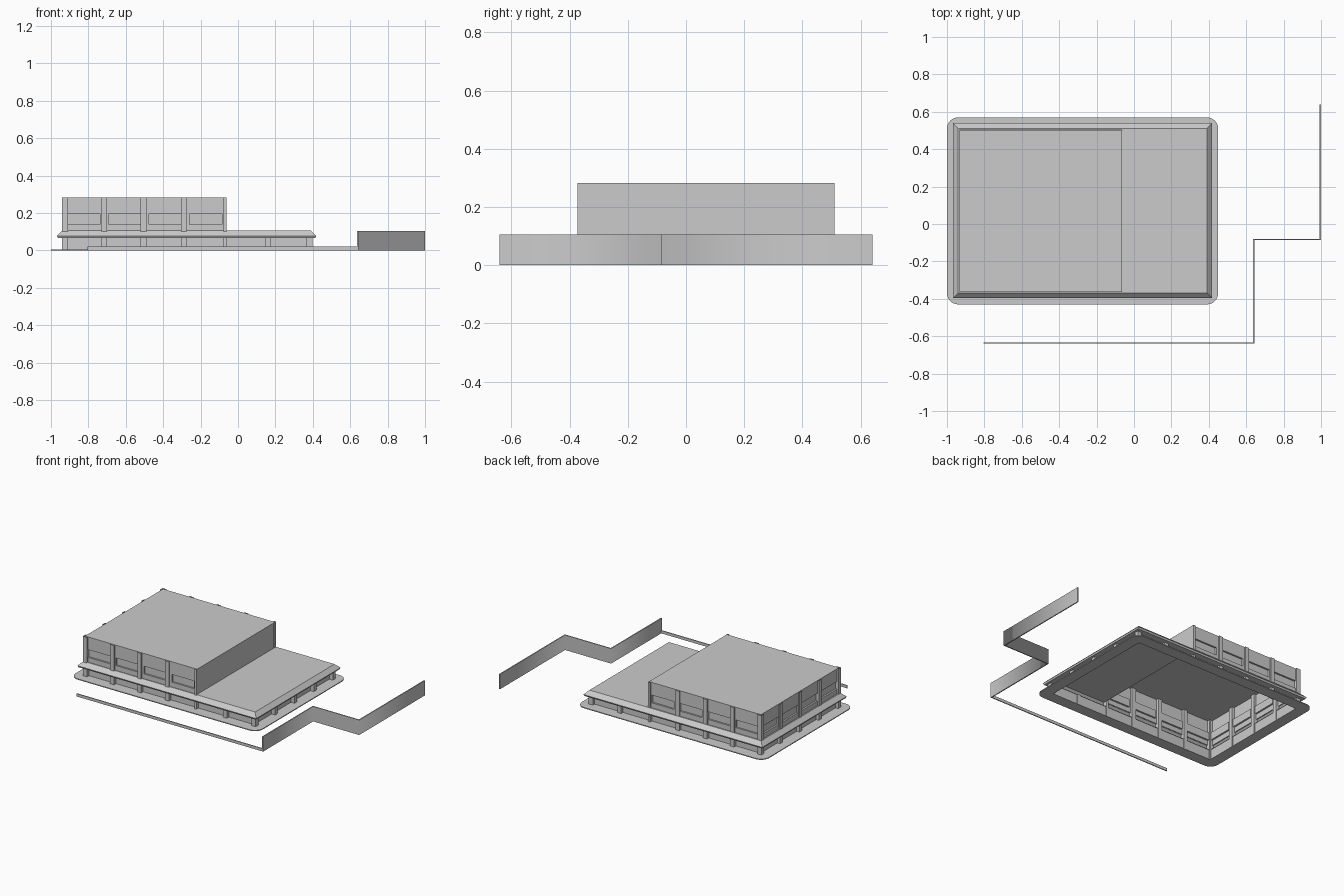
import bpy, bmesh, math
from mathutils import Vector

if "Cube" in bpy.data.objects:
    bpy.data.objects.remove(bpy.data.objects["Cube"])

grey = bpy.data.materials.new("plain_grey")
grey.diffuse_color = (0.6, 0.6, 0.6, 1)
grey.use_nodes = True
grey.node_tree.nodes["Principled BSDF"].inputs["Base Color"].default_value = grey.diffuse_color


def finish(name, bm, smooth=False):
    for f in bm.faces:
        f.smooth = smooth
    me = bpy.data.meshes.new(name)
    bm.to_mesh(me)
    bm.free()
    me.materials.append(grey)
    ob = bpy.data.objects.new(name, me)
    bpy.context.collection.objects.link(ob)
    return ob


def loop(bm, pts):
    return [bm.verts.new(p) for p in pts]


def bridge(bm, a, b):
    n = len(a)
    for i in range(n):
        j = (i + 1) % n
        bm.faces.new((a[i], a[j], b[j], b[i]))


def rect(x0, x1, y0, y1, z, o=0.0):
    return [(x0 - o, y0 - o, z), (x1 + o, y0 - o, z), (x1 + o, y1 + o, z), (x0 - o, y1 + o, z)]


def rounded(x0, x1, y0, y1, z, r, n=6):
    pts = []
    for k, (cx, cy) in enumerate([(x0 + r, y0 + r), (x1 - r, y0 + r), (x1 - r, y1 - r), (x0 + r, y1 - r)]):
        for i in range(n + 1):
            t = math.pi + k * math.pi / 2 + i / n * math.pi / 2
            pts.append((cx + r * math.cos(t), cy + r * math.sin(t), z))
    return pts


def wall(bm, a, b, z0, z1, win=None, depth=0.012):
    """Wall sheet from a to b (outside on the right); win = (side margin, z low, z high)."""
    a, b = Vector((*a, 0)), Vector((*b, 0))
    d = (b - a).normalized()
    inward = Vector((-d.y, d.x, 0))
    w = (b - a).length

    def ring(u0, u1, lo, hi, dep):
        return loop(bm, [a + d * u + inward * dep + Vector((0, 0, z))
                         for u, z in ((u0, lo), (u1, lo), (u1, hi), (u0, hi))])
    outer = ring(0, w, z0, z1, 0)
    if not win:
        bm.faces.new(outer)
        return
    m, lo, hi = win
    edge, back = ring(m, w - m, lo, hi, 0), ring(m, w - m, lo, hi, depth)
    bridge(bm, outer, edge)
    bridge(bm, edge, back)
    bm.faces.new(back)


# column grid
XS = [-0.925, -0.715, -0.505, -0.29, -0.07, 0.16, 0.38]
YS = [-0.357, -0.142, 0.073, 0.288, 0.497]

# pavement ring with rounded corners
bm = bmesh.new()
r_out, r_in = 0.06, 0.005
o0 = loop(bm, rounded(-1, 0.45, -0.43, 0.57, 0, r_out))
o1 = loop(bm, rounded(-1, 0.45, -0.43, 0.57, 0.006, r_out))
i1 = loop(bm, rounded(-0.92, 0.37, -0.35, 0.49, 0.006, r_in))
i0 = loop(bm, rounded(-0.92, 0.37, -0.35, 0.49, 0, r_in))
for p, q in ((o0, o1), (o1, i1), (i1, i0), (i0, o0)):
    bridge(bm, p, q)
finish("pavement", bm)

# ground floor walls, set back behind the columns
bm = bmesh.new()
c = [p[:2] for p in rect(-0.92, 0.37, -0.35, 0.49, 0)]
for i in range(4):
    wall(bm, c[i], c[(i + 1) % 4], 0.0, 0.07)
finish("ground_floor_walls", bm)

# canopy with sloped top and narrow fascia
bm = bmesh.new()
profile = [(-0.022, 0.067), (0.023, 0.067), (0.028, 0.078), (0.0, 0.106), (-0.008, 0.106)]
rings = [loop(bm, rect(-0.94, 0.39, -0.368, 0.511, z, o)) for o, z in profile]
for p, q in zip(rings, rings[1:]):
    bridge(bm, p, q)
finish("canopy", bm)

# low flat roof beside the upper hall
bm = bmesh.new()
bm.faces.new(loop(bm, rect(-0.065, 0.385, -0.362, 0.505, 0.106)))
finish("low_roof", bm)

# upper hall: windowed bays on front, back and left, plain right wall
bm = bmesh.new()
X0, X1, Y0, Y1, Z0, Z1 = -0.932, -0.063, -0.363, 0.501, 0.104, 0.283
win = (0.022, 0.14, 0.194)
ux = [X0 + (X1 - X0) * i / 4 for i in range(5)]
uy = [Y0 + (Y1 - Y0) * i / 4 for i in range(5)]
for i in range(4):
    wall(bm, (ux[i], Y0), (ux[i + 1], Y0), Z0, Z1, win)
    wall(bm, (ux[i + 1], Y1), (ux[i], Y1), Z0, Z1, win)
    wall(bm, (X0, uy[i + 1]), (X0, uy[i]), Z0, Z1, win)
wall(bm, (X1, Y0), (X1, Y1), Z0, Z1)
bm.faces.new(loop(bm, rect(X0, X1, Y0, Y1, Z1)))
bmesh.ops.remove_doubles(bm, verts=bm.verts, dist=0.0005)
finish("upper_hall", bm)

# open-ended square columns around the building
bm = bmesh.new()


def column(x0, x1, y0, y1, top):
    bridge(bm, loop(bm, rect(x0, x1, y0, y1, 0)), loop(bm, rect(x0, x1, y0, y1, top)))


for x in XS:
    top = 0.283 if x < 0 else 0.07
    h = 0.015 if x != -0.07 else 0.008
    column(x - h, x + h, -0.372, -0.345, top)
    column(x - h, x + h, 0.485, 0.51, top)
for y in YS:
    y0, y1 = max(y - 0.015, -0.372), min(y + 0.015, 0.51)
    column(-0.941, -0.915, y0, y1, 0.283)
    column(0.365, 0.397, y0, y1, 0.07)
finish("columns", bm)


# boundary walls: a low front kerb and a taller stepped wall
def strip(name, stations, height, t):
    bm = bmesh.new()
    secs = []
    for x, y, dx, dy in stations:
        l, r = (x + dx * t, y + dy * t), (x, y)
        secs.append(loop(bm, [(*r, 0), (*r, height), (*l, height), (*l, 0)]))
    for p, q in zip(secs, secs[1:]):
        bridge(bm, p, q)
    bm.faces.new(secs[0])
    bm.faces.new(secs[-1][::-1])
    bmesh.ops.recalc_face_normals(bm, faces=bm.faces)
    # only the vertical bends stay soft, all other edges are sharp
    ends = set(secs[0] + secs[-1])
    for e in bm.edges:
        a, b = e.verts
        upright = abs(a.co.z - b.co.z) > 0.001
        e.smooth = upright and a not in ends
    finish(name, bm, True)


strip("front_kerb", [(-0.805, -0.64, 0, 1), (0.64, -0.64, 0, 1)], 0.02, 0.006)
strip("boundary_wall", [(0.643, -0.64, -1, 0), (0.643, -0.086, -1, 1),
                        (1.0, -0.086, -1, 1), (1.0, 0.64, -1, 0)], 0.105, 0.007)
